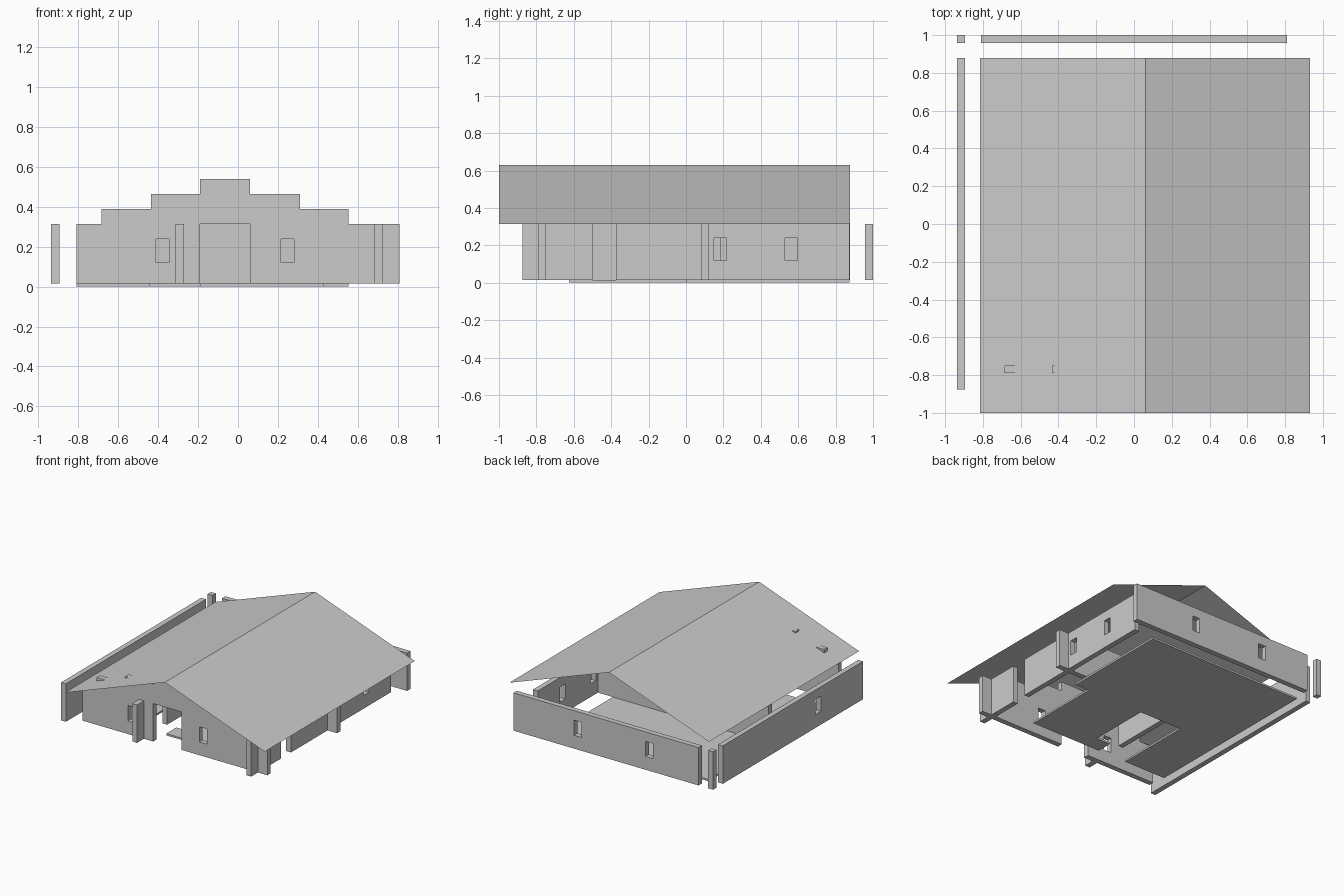
import bpy
import bmesh
from mathutils import Vector

default = bpy.data.objects.get("Cube")
if default:
    bpy.data.objects.remove(default, do_unlink=True)

# One plain grey for the whole building
grey = bpy.data.materials.new("plain_grey")
grey.use_nodes = True
colour = (0.6, 0.6, 0.6, 1)
grey.diffuse_color = colour
grey.node_tree.nodes["Principled BSDF"].inputs["Base Color"].default_value = colour

BASE, TOP = 0.015, 0.315      # wall bottom and eave height
STEP = 0.075                  # rise of each gable course
SILL, HEAD = 0.12, 0.24       # window heights


def prism(name, outline, offset):
    """Extrude a flat outline along an offset vector."""
    bm = bmesh.new()
    face = bm.faces.new([bm.verts.new(p) for p in outline])
    moved = bmesh.ops.extrude_face_region(bm, geom=[face])["geom"]
    bmesh.ops.translate(bm, vec=Vector(offset),
                        verts=[v for v in moved if isinstance(v, bmesh.types.BMVert)])
    bmesh.ops.recalc_face_normals(bm, faces=bm.faces)
    mesh = bpy.data.meshes.new(name)
    bm.to_mesh(mesh)
    bm.free()
    mesh.materials.append(grey)
    obj = bpy.data.objects.new(name, mesh)
    bpy.context.collection.objects.link(obj)
    return obj


def box(name, x0, x1, y0, y1, z0=BASE, z1=TOP):
    outline = [(x0, y0, z0), (x1, y0, z0), (x1, y1, z0), (x0, y1, z0)]
    return prism(name, outline, (0, 0, z1 - z0))


def cut(wall, openings):
    """Cut openings, given as box extents, out of a wall."""
    for extents in openings:
        cutter = box("cutter", *extents)
        cutter.hide_render = True
        mod = wall.modifiers.new("opening", "BOOLEAN")
        mod.operation, mod.solver, mod.object = "DIFFERENCE", "EXACT", cutter
        bpy.context.view_layer.objects.active = wall
        bpy.ops.object.modifier_apply(modifier=mod.name)
        bpy.data.objects.remove(cutter, do_unlink=True)


def windows_x(y0, y1):
    return [(x, x + 0.065, y0, y1, SILL, HEAD) for x in (-0.41, 0.215)]


def windows_y(x0, x1, starts):
    return [(x0, x1, y, y + 0.067, SILL, HEAD) for y in starts]


# Floor slab with cut-outs at the entrance and one side
floor_outline = [(-0.81, -0.625), (-0.44, -0.625), (-0.44, 0), (-0.065, 0),
                 (-0.065, -0.5), (-0.19, -0.5), (-0.19, -0.625), (0.43, -0.625),
                 (0.43, 0), (0.555, 0), (0.555, 0.875), (-0.81, 0.875)]
prism("floor", [(x, y, 0) for x, y in floor_outline], (0, 0, BASE))

# Front wall with stepped gable, doorway and two windows
edges = [-0.81, -0.685, -0.435, -0.19, 0.06, 0.31, 0.555, 0.81]
gable = [(edges[0], BASE)]
for i in range(7):
    height = TOP + STEP * (3 - abs(i - 3))
    gable += [(edges[i], height), (edges[i + 1], height)]
gable.append((edges[-1], BASE))
front_wall = prism("front_wall", [(x, -0.79, z) for x, z in gable], (0, 0.042, 0))
cut(front_wall, windows_x(-0.9, -0.7) + [(-0.19, 0.06, -0.9, -0.7, -0.1, TOP)])

# Side, back and corner pieces
back_wall = box("back_wall", -0.81, 0.81, 0.958, 1.0)
cut(back_wall, windows_x(0.9, 1.1))
far_side_wall = box("right_side_wall", -0.937, -0.895, -0.875, 0.878)
cut(far_side_wall, windows_y(-1, -0.85, [-0.35]))
box("back_corner_post", -0.937, -0.895, 0.958, 1.0)
box("left_side_wall_front", 0.685, 0.727, -0.875, -0.5)
rear = box("left_side_wall_rear", 0.685, 0.727, -0.375, 0.875)
cut(rear, windows_y(0.6, 0.8, [0.15, 0.53]))

# Inner partitions crossing the outer walls
box("cross_partition", -0.81, 0.81, 0.082, 0.124)
box("hall_partition_front", -0.313, -0.271, -0.875, -0.75)
box("hall_partition_rear", -0.313, -0.271, -0.5, 0.1875)

# Thin gabled roof sheet
bm = bmesh.new()
rows = [[bm.verts.new((x, y, z)) for x, z in ((-0.815, TOP), (0.06, 0.63), (0.933, TOP))]
        for y in (-1.0, 0.878)]
for i in range(2):
    bm.faces.new((rows[0][i], rows[0][i + 1], rows[1][i + 1], rows[1][i]))
mesh = bpy.data.meshes.new("roof")
bm.to_mesh(mesh)
bm.free()
mesh.materials.append(grey)
bpy.context.collection.objects.link(bpy.data.objects.new("roof", mesh))
